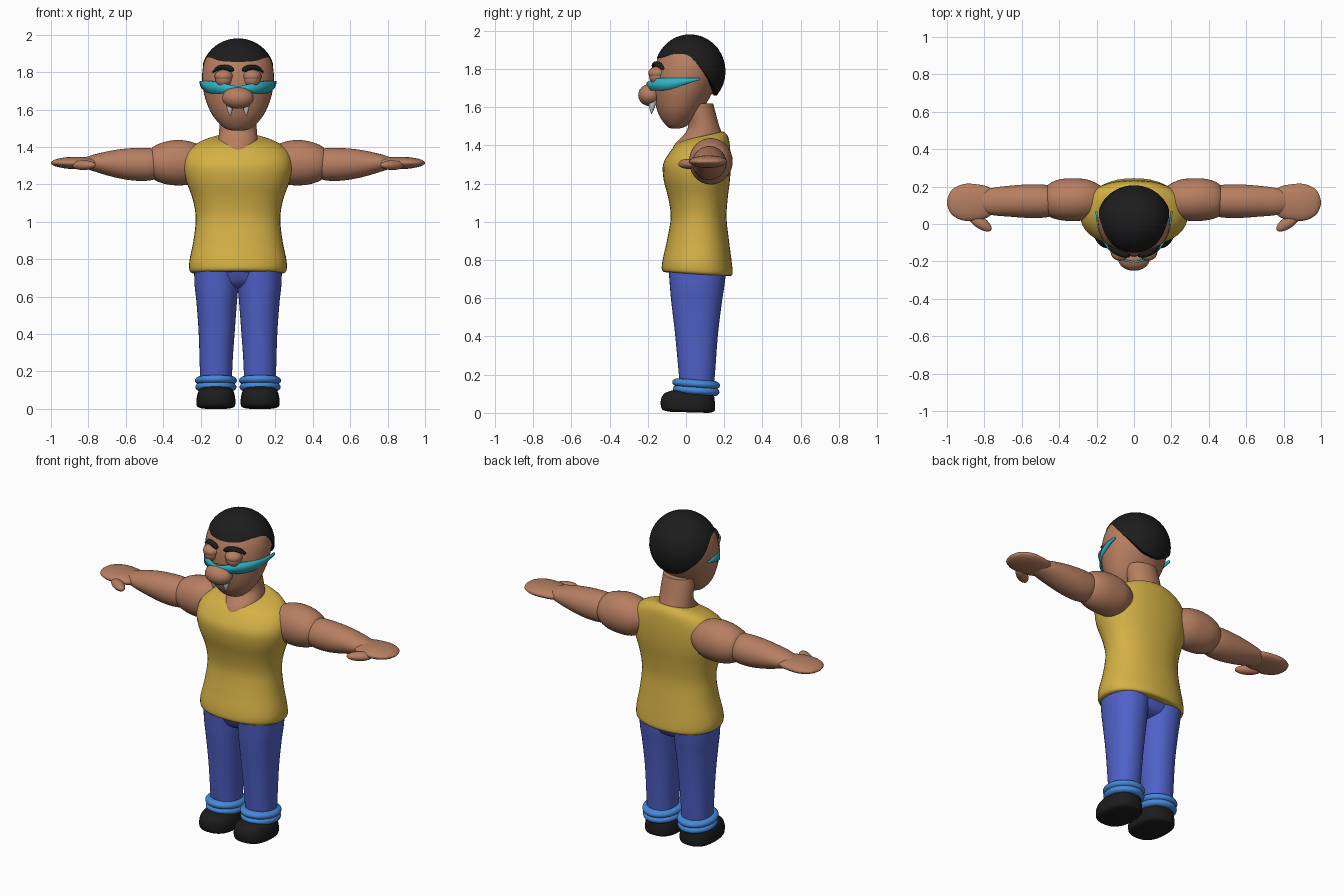
import bpy, bmesh, math
from mathutils import Vector, Matrix


def material(name, rgb):
    m = bpy.data.materials.new(name)
    m.diffuse_color = (*rgb, 1)
    return m


SKIN = material("skin", (0.47, 0.21, 0.12))
YELLOW = material("shirt_yellow", (0.66, 0.44, 0.06))
BLUE = material("trouser_blue", (0.08, 0.12, 0.58))
LIGHT_BLUE = material("cuff_blue", (0.06, 0.25, 0.70))
BLACK = material("black", (0.012, 0.012, 0.012))
CYAN = material("cyan", (0.03, 0.45, 0.55))


def finish(name, bm, mat, mirror=False, angle=50):
    bmesh.ops.recalc_face_normals(bm, faces=bm.faces)
    me = bpy.data.meshes.new(name)
    bm.to_mesh(me)
    bm.free()
    ob = bpy.data.objects.new(name, me)
    bpy.context.collection.objects.link(ob)
    if mat:
        me.materials.append(mat)
    bpy.ops.object.select_all(action='DESELECT')
    bpy.context.view_layer.objects.active = ob
    ob.select_set(True)
    bpy.ops.object.shade_smooth_by_angle(angle=math.radians(angle))
    if mirror:
        md = ob.modifiers.new("mirror", 'MIRROR')
        md.use_mirror_merge = False
    return ob


def smooth_rows(rows, steps):
    """Catmull-Rom interpolation of station rows."""
    out = []
    for i in range(len(rows) - 1):
        p = [rows[max(0, min(len(rows) - 1, i + k))] for k in (-1, 0, 1, 2)]
        for s in range(steps):
            t = s / steps
            out.append([0.5 * (2 * b + (c - a) * t + (2 * a - 5 * b + 4 * c - d) * t * t
                        + (3 * b - a - 3 * c + d) * t ** 3) for a, b, c, d in zip(*p)])
    return out + [list(rows[-1])]


def skin_rings(rings):
    bm = bmesh.new()
    vs = [[bm.verts.new(p) for p in r] for r in rings]
    n = len(vs[0])
    for a, b in zip(vs, vs[1:]):
        for j in range(n):
            bm.faces.new((a[j], a[(j + 1) % n], b[(j + 1) % n], b[j]))
    bm.faces.new(vs[0])
    bm.faces.new(vs[-1])
    return bm


def loft(name, rows, mat, axis='Z', mirror=False, power=1.0, steps=4, n=40):
    """Rows: (position, centre1, low2, high2, radius1, tilt). Along Z: 1 = x, 2 = y. Along X: 1 = y, 2 = z."""
    rings = []
    for t, c, lo, hi, r, tilt in smooth_rows(rows, steps):
        ring = []
        for j in range(n):
            a = 2 * math.pi * j / n
            u, v = (math.copysign(abs(f) ** power, f) for f in (math.cos(a), math.sin(a)))
            p, q = c + r * u, (lo + hi) / 2 + (hi - lo) / 2 * v
            s = t + tilt * (hi - lo) / 2 * v
            ring.append((p, q, s) if axis == 'Z' else (s, p, q))
        rings.append(ring)
    return finish(name, skin_rings(rings), mat, mirror)


def ellipsoid(name, loc, radii, mat, mirror=False, rot_z=0):
    bm = bmesh.new()
    m = Matrix.Translation(loc) @ Matrix.Rotation(rot_z, 4, 'Z') @ Matrix.Diagonal((*radii, 1))
    bmesh.ops.create_uvsphere(bm, u_segments=32, v_segments=20, radius=1, matrix=m)
    return finish(name, bm, mat, mirror)


# Sleeveless shirt
loft("shirt", [
    (0.725, 0, -0.10, 0.215, 0.23, -0.06), (0.735, 0, -0.125, 0.243, 0.257, -0.06),
    (0.79, 0, -0.123, 0.24, 0.26, -0.04), (0.90, 0, -0.10, 0.225, 0.238, 0),
    (1.02, 0, -0.08, 0.212, 0.226, 0), (1.12, 0, -0.092, 0.218, 0.242, 0),
    (1.22, 0, -0.117, 0.23, 0.277, 0), (1.30, 0, -0.12, 0.234, 0.29, 0),
    (1.37, 0, -0.09, 0.231, 0.272, 0.08), (1.42, 0, -0.055, 0.222, 0.215, 0.15),
    (1.445, 0, -0.025, 0.20, 0.14, 0.22), (1.45, 0, 0.0, 0.18, 0.09, 0.22)], YELLOW, power=0.9)

# Neck
loft("neck", [(1.36, 0, -0.075, 0.17, 0.085, 0), (1.42, 0, -0.058, 0.195, 0.105, 0.1),
              (1.50, 0, 0.01, 0.172, 0.10, 0.1), (1.62, 0, -0.02, 0.142, 0.098, 0)], SKIN)

# Head
loft("head", [
    (1.488, 0, -0.075, -0.035, 0.025, 0), (1.50, 0, -0.10, 0.0, 0.07, 0),
    (1.55, 0, -0.137, 0.06, 0.122, 0), (1.61, 0, -0.158, 0.10, 0.157, 0),
    (1.70, 0, -0.173, 0.15, 0.185, 0), (1.80, 0, -0.166, 0.185, 0.191, 0),
    (1.88, 0, -0.135, 0.175, 0.17, 0), (1.93, 0, -0.09, 0.13, 0.12, 0),
    (1.95, 0, -0.02, 0.06, 0.04, 0)], SKIN)

# Hair cap: each meridian starts at the hairline and runs to the crown
HAIRLINE = smooth_rows([(1.855,), (1.86,), (1.878,), (1.865,), (1.76,), (1.68,), (1.662,)], 16)
centre, radii = Vector((0, 0.021, 1.788)), Vector((0.197, 0.186, 0.193))
N, rings = 64, []
for i in range(-1, 14):
    ring = []
    for j in range(N):
        a = 2 * math.pi * j / N
        zh = HAIRLINE[round(min(j, N - j) / (N / 2) * 96)][0]
        start = math.asin((zh - centre.z) / radii.z)
        lat = start + (math.radians(89) - start) * max(i, 0) / 13
        k = 0.88 if i < 0 else 1
        d = Vector((math.sin(a) * math.cos(lat) * k, -math.cos(a) * math.cos(lat) * k, math.sin(lat)))
        ring.append(centre + d * radii)
    rings.append(ring)
finish("hair", skin_rings(rings), BLACK)

# Face: closed eyes, nose, brows, fangs
ellipsoid("eyeball", (0.075, -0.147, 1.762), (0.046, 0.046, 0.046), SKIN, True)
ellipsoid("eyelid", (0.075, -0.147, 1.778), (0.05, 0.05, 0.036), SKIN, True)
ellipsoid("nose", (0, -0.188, 1.663), (0.084, 0.062, 0.058), SKIN)
loft("eyebrow", [(0.022, -0.166, 1.808, 1.818, 0.01, 0), (0.04, -0.164, 1.802, 1.834, 0.016, 0),
                 (0.075, -0.155, 1.814, 1.84, 0.018, 0), (0.11, -0.14, 1.808, 1.832, 0.017, 0),
                 (0.135, -0.122, 1.795, 1.806, 0.01, 0)], BLACK, 'X', True, n=16)
loft("fang", [(1.565, 0.042, -0.182, -0.178, 0.002, 0), (1.60, 0.044, -0.193, -0.163, 0.014, 0),
              (1.645, 0.045, -0.195, -0.145, 0.018, 0)], None, mirror=True, n=20)

# Wrap-around glasses: rows of (top, bottom) from nose to temple
EDGE = smooth_rows([(1.725, 1.70), (1.737, 1.69), (1.75, 1.686), (1.752, 1.692), (1.752, 1.715), (1.752, 1.74)], 8)
bm = bmesh.new()
last = None
for i in range(-40, 41):
    a = math.radians(90) * i / 40
    x, y = 0.2 * math.sin(a), 0.07 - 0.272 * math.cos(a)
    pair = [bm.verts.new((x, y, z)) for z in EDGE[abs(i)]]
    if last:
        bm.faces.new((last[0], last[1], pair[1], pair[0]))
    last = pair
glasses = finish("glasses", bm, CYAN)
md = glasses.modifiers.new("thickness", 'SOLIDIFY')
md.thickness = 0.01
md.offset = 0

# Arms and hands
loft("upper_arm", [(0.17, 0.13, 1.25, 1.39, 0.07, 0), (0.24, 0.13, 1.205, 1.425, 0.105, 0),
                   (0.32, 0.13, 1.195, 1.438, 0.114, 0), (0.40, 0.13, 1.205, 1.425, 0.108, 0),
                   (0.46, 0.127, 1.235, 1.395, 0.082, 0), (0.487, 0.125, 1.29, 1.335, 0.025, 0)], SKIN, 'X', True)
loft("forearm", [(0.40, 0.122, 1.25, 1.37, 0.06, 0), (0.46, 0.122, 1.223, 1.393, 0.085, 0),
                 (0.55, 0.122, 1.22, 1.395, 0.09, 0), (0.66, 0.122, 1.238, 1.384, 0.083, 0),
                 (0.77, 0.12, 1.27, 1.36, 0.07, 0), (0.83, 0.12, 1.29, 1.34, 0.04, 0)], SKIN, 'X', True)
loft("hand", [(0.745, 0.12, 1.30, 1.33, 0.03, 0), (0.77, 0.118, 1.287, 1.34, 0.075, 0),
              (0.83, 0.116, 1.282, 1.347, 0.095, 0), (0.91, 0.116, 1.284, 1.346, 0.098, 0),
              (0.97, 0.116, 1.295, 1.336, 0.07, 0), (0.992, 0.116, 1.305, 1.325, 0.035, 0),
              (1.0, 0.116, 1.312, 1.318, 0.006, 0)], SKIN, 'X', True)
ellipsoid("thumb", (0.825, 0.01, 1.303), (0.075, 0.032, 0.026), SKIN, True, math.radians(-145 + 180))
bpy.data.objects["thumb"].data.transform(Matrix.Identity(4))

# Trousers: seat and two legs
loft("trouser_seat", [(0.64, 0, 0.02, 0.12, 0.08, 0), (0.67, 0, -0.05, 0.18, 0.19, 0),
                      (0.76, 0, -0.09, 0.21, 0.235, 0)], BLUE, power=0.85)
loft("trouser_leg", [(0.12, 0.118, -0.03, 0.145, 0.085, 0), (0.25, 0.117, -0.042, 0.155, 0.088, 0),
                     (0.42, 0.114, -0.058, 0.168, 0.097, 0), (0.58, 0.114, -0.077, 0.188, 0.109, 0),
                     (0.66, 0.115, -0.084, 0.20, 0.117, 0), (0.76, 0.115, -0.092, 0.213, 0.12, 0)],
     BLUE, mirror=True, power=0.92)

# Rolled cuffs: two stacked tilted rolls
for name, z, grow in (("cuff_lower", 0.117, 0), ("cuff_upper", 0.152, 0.003)):
    rows = []
    for k in range(9):
        a = math.pi * (k / 8 - 0.5)
        r = 0.083 + (0.027 + grow) * math.cos(a)
        rows.append((z + 0.022 * math.sin(a), 0.118, 0.053 - r - 0.012, 0.053 + r + 0.012, r, -0.07))
    loft(name, rows, LIGHT_BLUE, mirror=True, steps=1)

# Shoes
loft("shoe", [(0.003, 0.118, -0.09, 0.12, 0.075, -0.03), (0.012, 0.118, -0.122, 0.147, 0.099, -0.03),
              (0.035, 0.118, -0.132, 0.153, 0.104, -0.03), (0.07, 0.118, -0.13, 0.15, 0.101, -0.03),
              (0.10, 0.118, -0.112, 0.145, 0.09, -0.02), (0.118, 0.118, -0.07, 0.13, 0.07, 0),
              (0.124, 0.118, -0.02, 0.10, 0.04, 0)], BLACK, mirror=True, power=0.8)
